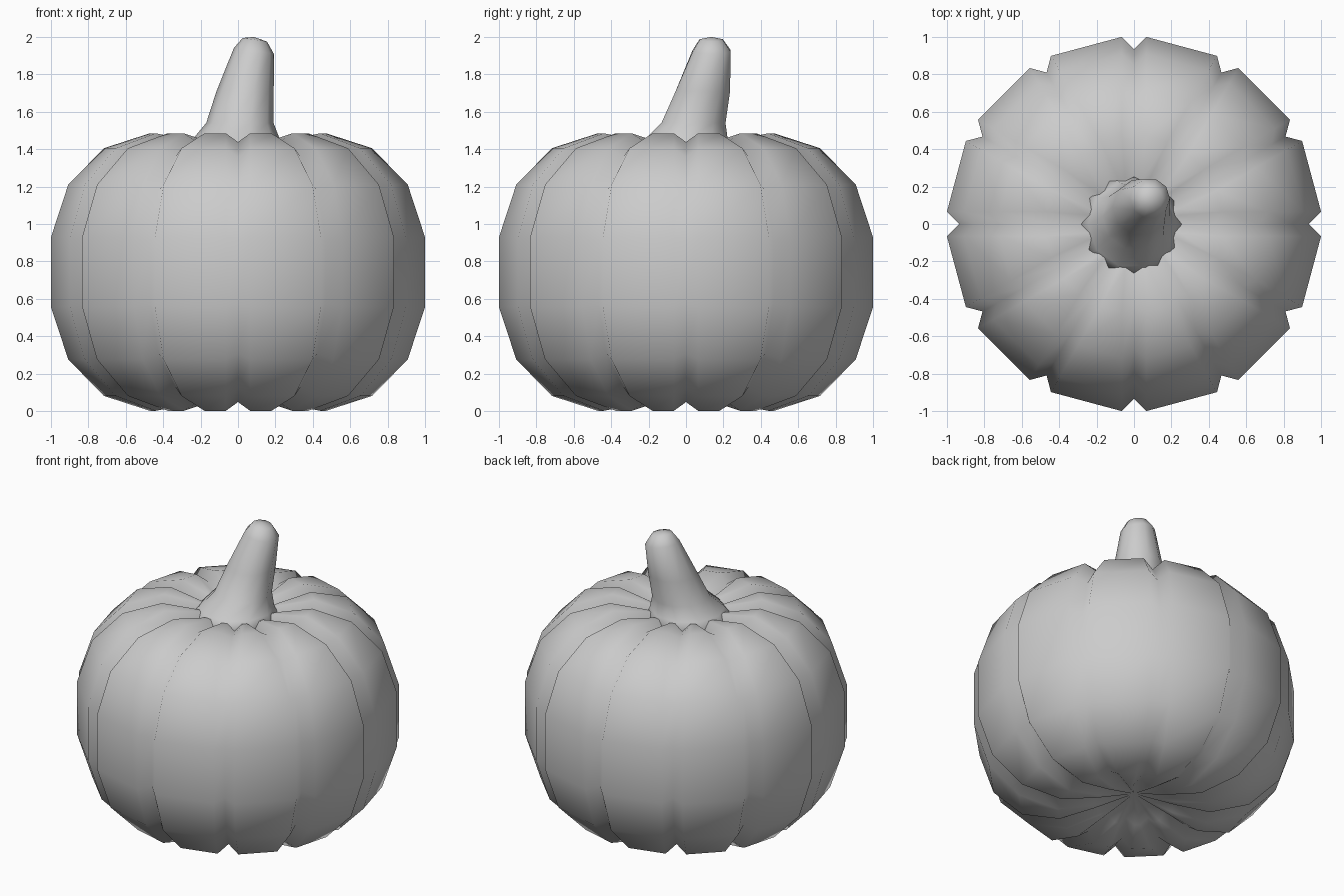
import bpy, bmesh, math
from mathutils import Vector

cube = bpy.data.objects.get("Cube")
if cube:
    bpy.data.objects.remove(cube)

grey = bpy.data.materials.new("plain_grey")
grey.use_nodes = True
colour = (0.6, 0.6, 0.6, 1)
grey.diffuse_color = colour
grey.node_tree.nodes["Principled BSDF"].inputs["Base Color"].default_value = colour

RIBS = 12
MID = 0.743
GAP = 0.065


def skin(bm, rings, bottom, top):
    """Bridge equal rings of vertices and close both ends with a fan."""
    n = len(rings[0])
    for a, b in zip(rings, rings[1:]):
        for i in range(n):
            j = (i + 1) % n
            bm.faces.new((a[i], a[j], b[j], b[i]))
    for ring, tip in ((rings[0], bottom), (rings[-1], top)):
        for i in range(n):
            bm.faces.new((ring[i], ring[(i + 1) % n], tip))
    bmesh.ops.recalc_face_normals(bm, faces=bm.faces)


def finish(bm, name):
    mesh = bpy.data.meshes.new(name)
    bm.to_mesh(mesh)
    bm.free()
    mesh.materials.append(grey)
    mesh.shade_smooth()
    obj = bpy.data.objects.new(name, mesh)
    bpy.context.collection.objects.link(obj)
    return obj


# Ribbed body: half profiles of the rib crests and of the grooves between them
crest = [(0.25, 0.70), (0.475, 0.742), (0.72, 0.662), (0.91, 0.467), (1.0025, 0.185)]
groove = [(0.25, 0.655), (0.435, 0.695), (0.67, 0.615), (0.85, 0.435), (0.935, 0.17)]
crest = [(r, -h) for r, h in crest] + crest[::-1]
groove = [(r, -h) for r, h in groove] + groove[::-1]

bm = bmesh.new()
rings, soft = [], []
for k, ((cr, ch), (gr, gh)) in enumerate(zip(crest, groove)):
    gap = min(math.asin(GAP / cr), math.radians(11))
    # Smooth outward direction of the profile at this ring
    r0, h0 = crest[k - 1] if k else (0, -0.62)
    r1, h1 = crest[k + 1] if k + 1 < len(crest) else (0, 0.62)
    slope = Vector((h1 - h0, r0 - r1)).normalized()
    ring = []
    for rib in range(RIBS):
        a = math.tau * rib / RIBS
        for angle, r, h in ((a, gr, gh), (a + gap, cr, ch),
                            (a + math.tau / RIBS - gap, cr, ch)):
            c, s = math.cos(angle), math.sin(angle)
            ring.append(bm.verts.new((r * c, r * s, MID + h)))
            soft.append(Vector((slope.x * c, slope.x * s, slope.y)))
    rings.append(ring)
poles = [bm.verts.new((0, 0, MID + side * 0.62)) for side in (-1, 1)]
soft += [Vector((0, 0, -1)), Vector((0, 0, 1))]
skin(bm, rings, *poles)
body = finish(bm, "ribbed_body")

# Soften shading around the waist, keeping the ribs visible near the poles
normals = []
for v, n in zip(body.data.vertices, soft):
    normals.append(n.lerp(v.normal, 0.5 * n.z * n.z).normalized())
body.data.normals_split_custom_set_from_vertices(normals)

# Leaning stem: centre x, centre y, height, radius of each ring
stem_rings = [(-0.02, -0.01, 1.36, 0.30), (-0.01, 0.0, 1.45, 0.235),
              (0.01, 0.04, 1.54, 0.18), (0.038, 0.09, 1.71, 0.153),
              (0.085, 0.137, 1.925, 0.107), (0.09, 0.135, 1.985, 0.065)]
SIDES = 10
bm = bmesh.new()
rings = []
for k, (x, y, z, r) in enumerate(stem_rings):
    tilt = -0.15 if k > 3 else 0
    ring = []
    for i in range(SIDES):
        a = math.tau * i / SIDES
        dx, dy = r * math.cos(a), r * math.sin(a)
        ring.append(bm.verts.new((x + dx, y + dy, z + tilt * dx)))
    rings.append(ring)
base = bm.verts.new((0, 0, 1.36))
tip = bm.verts.new((0.085, 0.135, 2.0))
skin(bm, rings, base, tip)
finish(bm, "stem")
